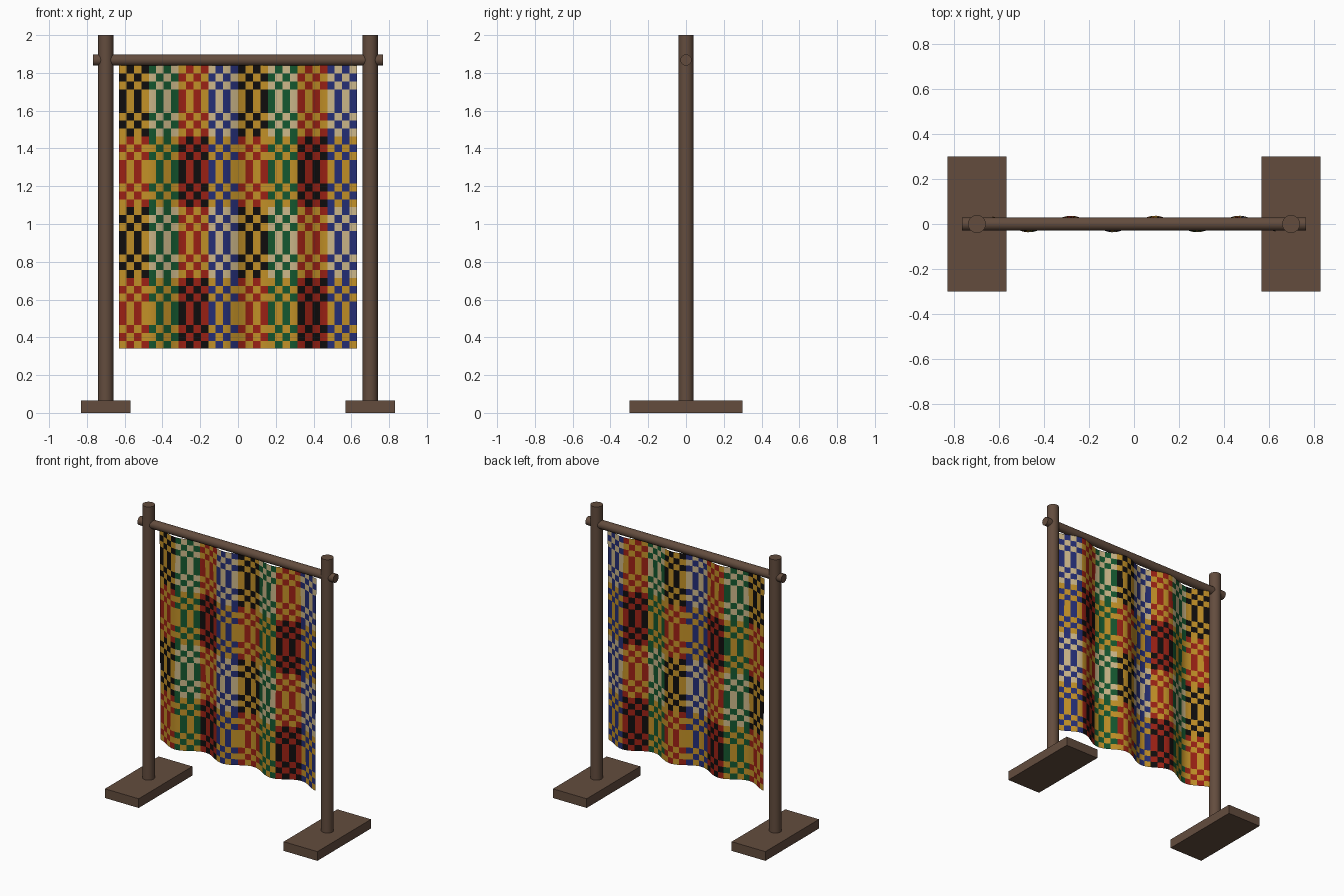
import bpy, bmesh
from math import sin, pi

cube = bpy.data.objects.get("Cube")
if cube:
    bpy.data.objects.remove(cube, do_unlink=True)


def material(name, rgb):
    mat = bpy.data.materials.new(name)
    mat.use_nodes = True
    mat.diffuse_color = (*rgb, 1)
    mat.node_tree.nodes["Principled BSDF"].inputs["Base Color"].default_value = (*rgb, 1)
    return mat


wood = material("dark_wood", (0.125, 0.073, 0.048))
threads = {
    "gold": material("gold_thread", (0.54, 0.28, 0.02)),
    "red": material("red_thread", (0.33, 0.015, 0.007)),
    "green": material("green_thread", (0.007, 0.095, 0.028)),
    "blue": material("blue_thread", (0.018, 0.027, 0.18)),
    "cream": material("cream_thread", (0.6, 0.47, 0.25)),
    "black": material("black_thread", (0.005, 0.004, 0.004)),
}


def cylinder(name, radius, length, location, rotation=(0, 0, 0)):
    bpy.ops.mesh.primitive_cylinder_add(vertices=24, radius=radius, depth=length,
                                        location=location, rotation=rotation)
    obj = bpy.context.object
    obj.name = name
    obj.data.materials.append(wood)
    bpy.ops.object.shade_smooth_by_angle()


# Feet and posts
for side, label in ((-1, "right"), (1, "left")):
    bpy.ops.mesh.primitive_cube_add(size=1, location=(side * 0.7, 0, 0.0325))
    foot = bpy.context.object
    foot.name = label + "_foot"
    foot.scale = (0.264, 0.6, 0.065)
    foot.data.materials.append(wood)
    cylinder(label + "_post", 0.04, 1.94, (side * 0.7, 0, 1.03))

# Hanging rod through both posts
cylinder("hanging_rod", 0.03, 1.534, (0, 0, 1.868), (0, pi / 2, 0))

# Woven cloth: eight strips, four bands, each block a two-colour check
STRIPS, BANDS, ACROSS, DOWN = 8, 4, 4, 9
SPLIT = 2
HALF_WIDTH, TOP, BOTTOM = 0.63, 1.838, 0.34
UPPER = [("black", "gold"), ("green", "cream"), ("red", "gold"), ("blue", "cream")]
LOWER = [("red", "gold"), ("green", "gold"), ("black", "red"), ("blue", "gold")]
WEAVE = (0, 1, 0, 1, 1, 1, 0, 1, 0)   # long bars in the middle of each block

columns = STRIPS * ACROSS * SPLIT
rows = BANDS * DOWN
names = list(threads)
mesh = bpy.data.meshes.new("woven_cloth")
for mat in threads.values():
    mesh.materials.append(mat)

bm = bmesh.new()
grid = []
for r in range(rows + 1):
    t = r / rows
    line = []
    for c in range(columns + 1):
        x = HALF_WIDTH * (2 * c / columns - 1)
        fold = (0.026 + 0.011 * t) * sin(16.75 * x)
        line.append(bm.verts.new((x, fold, TOP + (BOTTOM - TOP) * t)))
    grid.append(line)

for r in range(rows):
    band, row = divmod(r, DOWN)
    pairs = LOWER if band % 2 else UPPER
    for c in range(columns):
        strip, cell = divmod(c // SPLIT, ACROSS)
        face = bm.faces.new((grid[r][c], grid[r + 1][c],
                             grid[r + 1][c + 1], grid[r][c + 1]))
        shift = 1 if strip % 3 == 1 else 0
        light = (cell + WEAVE[row] + shift + 1) % 2
        face.material_index = names.index(pairs[strip % 4][light])
        face.smooth = True
bm.to_mesh(mesh)
bm.free()
cloth = bpy.data.objects.new("woven_cloth", mesh)
bpy.context.collection.objects.link(cloth)
